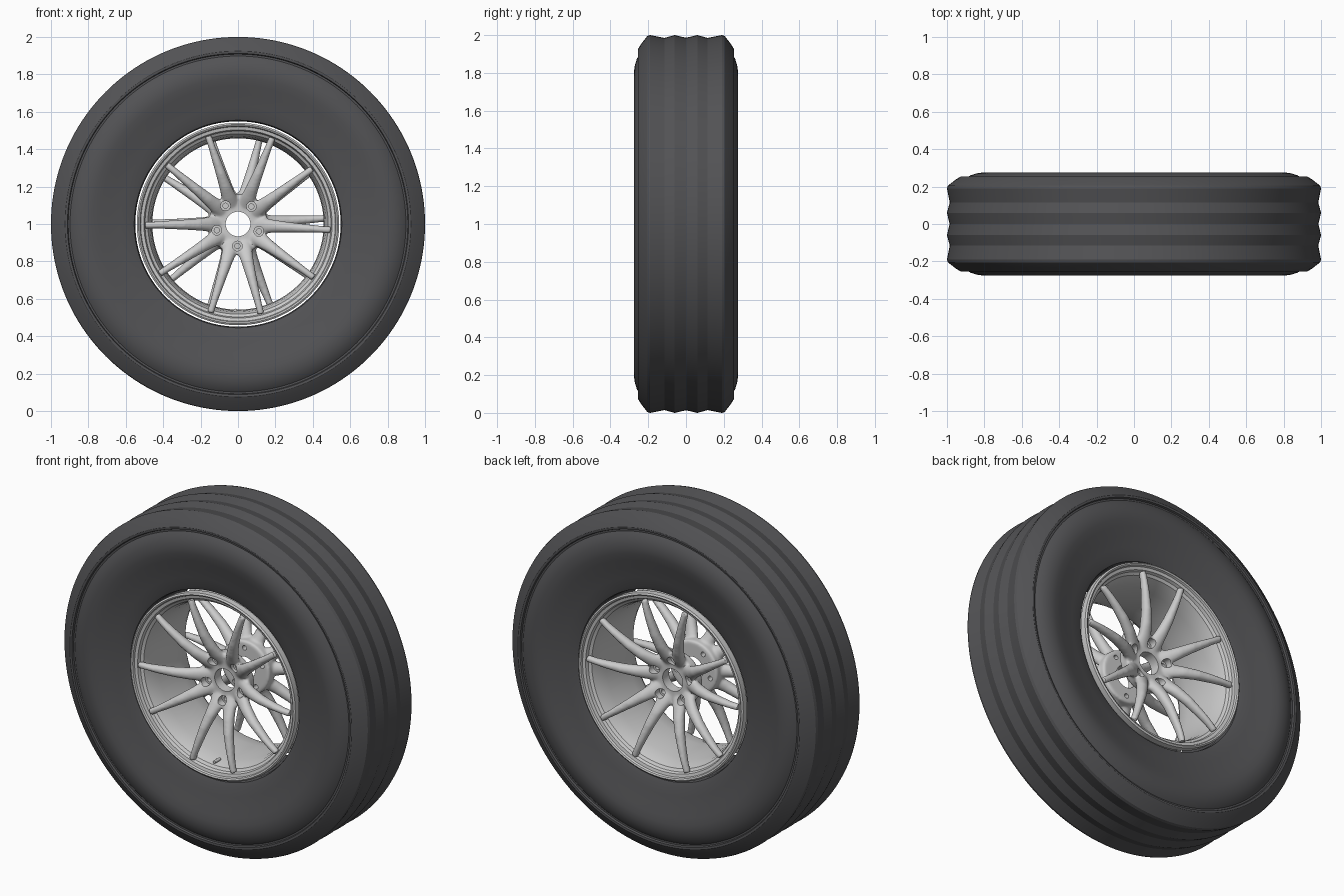
import bpy, bmesh
from math import sin, cos, pi, radians
from mathutils import Matrix, Vector

if "Cube" in bpy.data.objects:
    bpy.data.objects.remove(bpy.data.objects["Cube"])

CENTRE = Vector((0, 0, 1))


def finish(bm, name, angle=35, mat=None):
    bmesh.ops.remove_doubles(bm, verts=bm.verts, dist=1e-5)
    bmesh.ops.recalc_face_normals(bm, faces=bm.faces)
    me = bpy.data.meshes.new(name)
    bm.to_mesh(me)
    bm.free()
    ob = bpy.data.objects.new(name, me)
    ob.location = CENTRE
    bpy.context.collection.objects.link(ob)
    if mat:
        me.materials.append(mat)
    smooth(ob, angle)
    return ob


def smooth(ob, angle):
    bpy.ops.object.select_all(action='DESELECT')
    ob.select_set(True)
    bpy.context.view_layer.objects.active = ob
    bpy.ops.object.shade_smooth_by_angle(angle=radians(angle))


def revolve(name, profile, steps=160, **kw):
    """Spin a closed (y, r) profile about the y axle."""
    bm = bmesh.new()
    rings = [[bm.verts.new((r * cos(2 * pi * i / steps), y, r * sin(2 * pi * i / steps)))
              for y, r in profile] for i in range(steps)]
    n = len(profile)
    for i in range(steps):
        a, b = rings[i], rings[(i + 1) % steps]
        for j in range(n):
            k = (j + 1) % n
            bm.faces.new((a[j], a[k], b[k], b[j]))
    return finish(bm, name, **kw)


def cylinder(bm, r, y0, y1, x=0, z=0, seg=32):
    m = Matrix.Translation((x, (y0 + y1) / 2, z)) @ Matrix.Rotation(pi / 2, 4, 'X')
    bmesh.ops.create_cone(bm, cap_ends=True, segments=seg, radius1=r, radius2=r,
                          depth=abs(y1 - y0), matrix=m)


def mirrored(half):
    """Extend a y < 0 half profile to its mirror image."""
    return half + [(-y, r) for y, r in reversed(half) if y != 0]


# Tyre: sidewall, shoulder step and zigzag tread
rubber = bpy.data.materials.new("rubber")
rubber.diffuse_color = (0.085, 0.085, 0.09, 1)
rubber.use_nodes = True
rubber.node_tree.nodes["Principled BSDF"].inputs["Base Color"].default_value = rubber.diffuse_color
tyre_half = [(-.19, .549), (-.215, .555), (-.225, .58), (-.236, .63), (-.25, .69),
             (-.264, .74), (-.273, .78), (-.275, .81), (-.271, .84), (-.26, .875),
             (-.243, .898), (-.243, .908), (-.254, .912), (-.255, .924), (-.24, .95),
             (-.205, .995), (-.19, 1.0), (-.115, .985), (-.06, 1.0), (0, .986)]
revolve("tyre", mirrored(tyre_half), angle=25, mat=rubber)

# Rim barrel with a stepped lip on both sides
rim_inner = [(0, .458), (-.10, .462), (-.16, .47), (-.195, .482), (-.205, .497),
             (-.222, .503), (-.226, .520), (-.238, .524), (-.242, .532), (-.236, .541),
             (-.20, .541), (-.19, .515), (-.15, .49), (0, .478)]
revolve("rim_barrel", rim_inner[:-1] + [(0, .478)]
        + [(-y, r) for y, r in reversed(rim_inner[1:-1])], angle=30)

# Wheel face: hub and five pairs of bowed spokes, fused into one casting
LUGS = [radians(268.5 + 72 * i) for i in range(5)]
STATIONS = [(.085, -.098, .042, .026), (.14, -.125, .042, .034), (.20, -.157, .034, .034),
            (.28, -.186, .028, .031), (.37, -.204, .023, .027), (.44, -.213, .019, .024),
            (.497, -.216, .019, .019)]
bm = bmesh.new()
cylinder(bm, .158, -.125, -.065, seg=64)
for lug in LUGS:
    for side in (-1, 1):
        a = lug + side * radians(15.8)
        out, across = Vector((cos(a), 0, sin(a))), Vector((-sin(a), 0, cos(a)))
        loops = []
        for r, y, w, d in STATIONS:
            loops.append([bm.verts.new(out * r + across * w * cos(t) + Vector((0, y + d * sin(t), 0)))
                          for t in (2 * pi * k / 16 for k in range(16))])
        for p, q in zip(loops, loops[1:]):
            for k in range(16):
                bm.faces.new((p[k], p[k - 1], q[k - 1], q[k]))
        bm.faces.new(loops[0])
        bm.faces.new(loops[-1][::-1])
face = finish(bm, "front_spokes")
rm = face.modifiers.new("fuse", 'REMESH')
rm.mode = 'VOXEL'
rm.voxel_size = .008
sm = face.modifiers.new("soften", 'SMOOTH')
sm.factor = .5
sm.iterations = 6

# Cutters: centre bore with lug bolt holes, and wider lug pockets
bores, pockets = bmesh.new(), bmesh.new()
cylinder(bores, .066, -.3, 0, seg=48)
for a in LUGS:
    x, z = .118 * cos(a), .118 * sin(a)
    cylinder(bores, .014, -.3, 0, x, z, 20)
    cylinder(pockets, .026, -.3, -.108, x, z, 28)
cutters = [finish(pockets, "pocket_cutter"), finish(bores, "bore_cutter")]
for c in cutters:
    c.hide_render = True
    b = face.modifiers.new("cut", 'BOOLEAN')
    b.operation = 'DIFFERENCE'
    b.solver = 'EXACT'
    b.object = c
bpy.context.view_layer.update()
dg = bpy.context.evaluated_depsgraph_get()
baked = bpy.data.meshes.new_from_object(face.evaluated_get(dg))
face.modifiers.clear()
face.data = baked
for c in cutters:
    bpy.data.objects.remove(c)
smooth(face, 40)

# Rear wheel face: the same casting turned over about x
rear = face.copy()
rear.name = "rear_spokes"
rear.rotation_euler = (pi, 0, 0)
bpy.context.collection.objects.link(rear)

# Valve stem at the bottom of the rim
bm = bmesh.new()
cylinder(bm, .009, -.20, -.15, -.015, -.462, 16)
finish(bm, "valve_stem")
